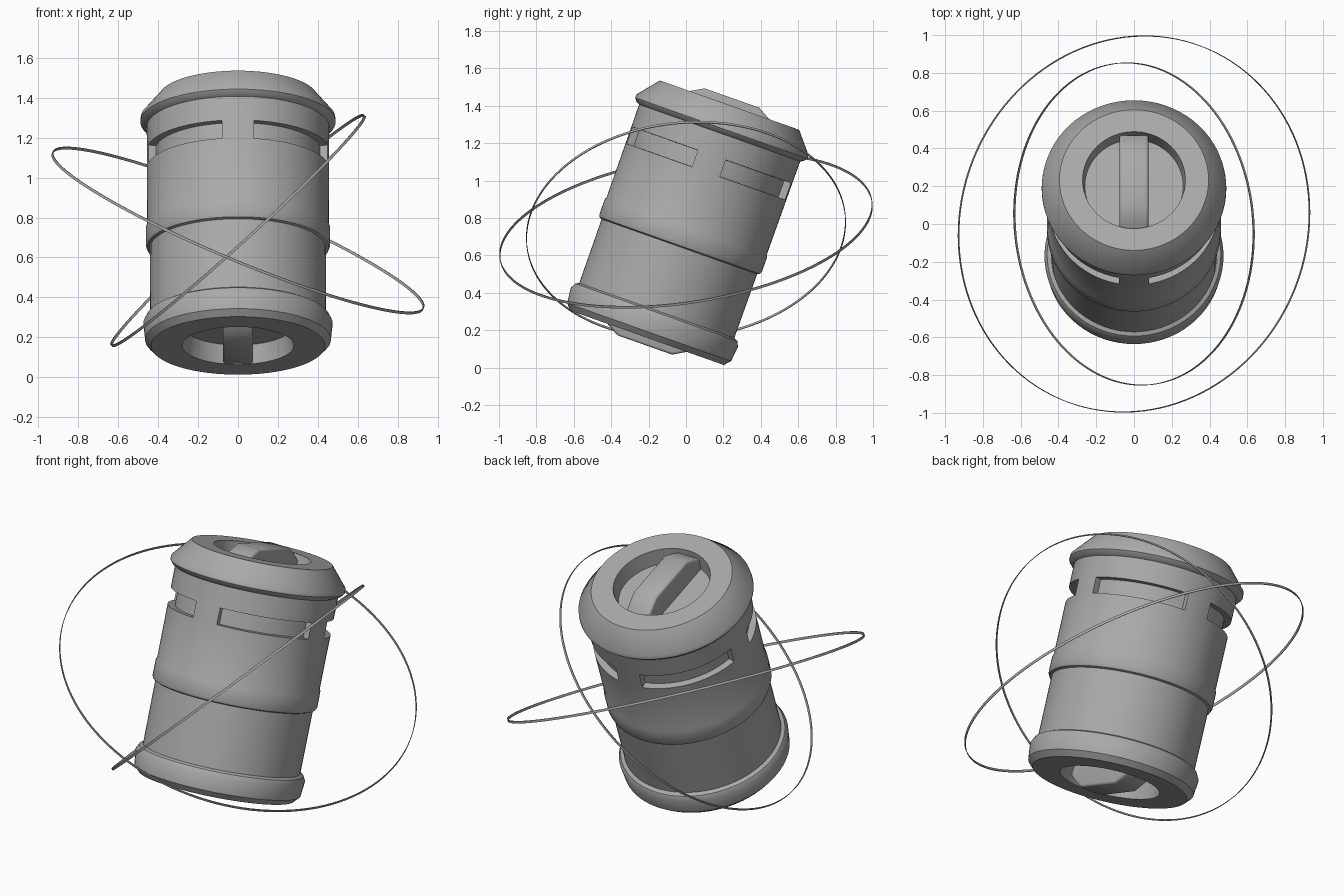
import bpy, bmesh, math
from mathutils import Matrix, Vector

cube = bpy.data.objects.get("Cube")
if cube:
    bpy.data.objects.remove(cube)

grey = bpy.data.materials.new("plain_grey")
grey.use_nodes = True
colour = (0.4, 0.4, 0.4, 1)
grey.diffuse_color = colour
grey.node_tree.nodes["Principled BSDF"].inputs["Base Color"].default_value = colour

SEGMENTS = 72
TILT = math.radians(19.5)
MIDDLE = 0.742
# The canister is built upright about z, then leaned back
LEAN = (Matrix.Translation((0, 0.012, 0.78)) @ Matrix.Rotation(-TILT, 4, "X")
        @ Matrix.Translation((0, 0, -MIDDLE)))


def finish(name, bm, matrix):
    bmesh.ops.recalc_face_normals(bm, faces=bm.faces)
    mesh = bpy.data.meshes.new(name)
    bm.to_mesh(mesh)
    bm.free()
    mesh.materials.append(grey)
    obj = bpy.data.objects.new(name, mesh)
    bpy.context.collection.objects.link(obj)
    obj.matrix_world = matrix
    bpy.ops.object.select_all(action="DESELECT")
    obj.select_set(True)
    bpy.context.view_layer.objects.active = obj
    bpy.ops.object.shade_smooth_by_angle(angle=math.radians(35))
    return obj


def lathe(profile, segments=SEGMENTS, closed=False):
    """Turn (radius, height) points about z; open profiles get end caps."""
    bm = bmesh.new()
    rings = []
    for r, z in profile:
        rings.append([bm.verts.new((r * math.cos(a), r * math.sin(a), z))
                      for a in (i * math.tau / segments for i in range(segments))])
    pairs = list(zip(rings, rings[1:]))
    if closed:
        pairs.append((rings[-1], rings[0]))
    for low, high in pairs:
        for i in range(segments):
            j = (i + 1) % segments
            bm.faces.new((low[i], low[j], high[j], high[i]))
    if not closed:
        bm.faces.new(rings[0])
        bm.faces.new(rings[-1])
    return bm


# Main barrel with end rims, waist band and recessed ends
SLOT_LOW, SLOT_HIGH = 1.025, 1.12
bm = lathe([
    (0.265, 0.18), (0.28, 0.083), (0.435, 0.083), (0.465, 0.115), (0.474, 0.2),
    (0.46, 0.228), (0.44, 0.238), (0.441, 0.6), (0.455, 0.606), (0.461, 0.62),
    (0.461, 0.705), (0.455, 0.722), (0.456, SLOT_LOW), (0.456, SLOT_HIGH),
    (0.457, 1.245), (0.475, 1.255), (0.489, 1.272), (0.487, 1.293),
    (0.395, 1.403), (0.272, 1.403), (0.26, 1.31)])
bmesh.ops.recalc_face_normals(bm, faces=bm.faces)


# Four sunken slots, leaving a narrow post at front, back and each side
def in_slot(face):
    c = face.calc_center_median()
    angle = math.degrees(math.atan2(c.y, c.x)) % 90
    return SLOT_LOW < c.z < SLOT_HIGH and 10 < angle < 80


slots = [f for f in bm.faces if in_slot(f)]
bmesh.ops.inset_region(bm, faces=slots, thickness=0.001, depth=-0.04,
                       use_even_offset=True, use_boundary=True)
finish("barrel", bm, LEAN)


# Raised grip bar across each end recess
def grip(name, base, rim, out):
    outline = [(-0.268, base), (-0.262, rim - out * 0.03), (-0.225, rim),
               (-0.155, rim + out * 0.04), (0.155, rim + out * 0.04),
               (0.225, rim), (0.262, rim - out * 0.03), (0.268, base)]
    bm = bmesh.new()
    face = bm.faces.new([bm.verts.new((-0.076, y, z)) for y, z in outline])
    grown = bmesh.ops.extrude_face_region(bm, geom=[face])["geom"]
    bmesh.ops.translate(bm, vec=(0.152, 0, 0),
                        verts=[v for v in grown if isinstance(v, bmesh.types.BMVert)])
    bmesh.ops.recalc_face_normals(bm, faces=bm.faces)
    edges = [e for e in bm.edges
             if abs(e.verts[0].co.x - e.verts[1].co.x) < 0.01
             and all(abs(v.co.z - base) > 0.04 for v in e.verts)]
    bmesh.ops.bevel(bm, geom=edges, offset=0.014, segments=3, profile=0.5,
                    affect="EDGES")
    finish(name, bm, LEAN)


grip("top_grip", 1.305, 1.403, 1)
grip("bottom_grip", 0.185, 0.083, -1)


# Thin ribbon hoops circling the barrel
def hoop(name, radius, normal):
    h, w = 0.007, 0.002
    bm = lathe([(radius - w, -h), (radius + w, -h), (radius + w, h), (radius - w, h)],
               segments=128, closed=True)
    turn = Vector(normal).to_track_quat("Z", "Y").to_matrix().to_4x4()
    finish(name, bm, Matrix.Translation((0, 0, 0.735)) @ turn)


hoop("outer_hoop", 1.006, (0.384, -0.144, 0.912))
hoop("inner_hoop", 0.855, (-0.672, -0.07, 0.738))
